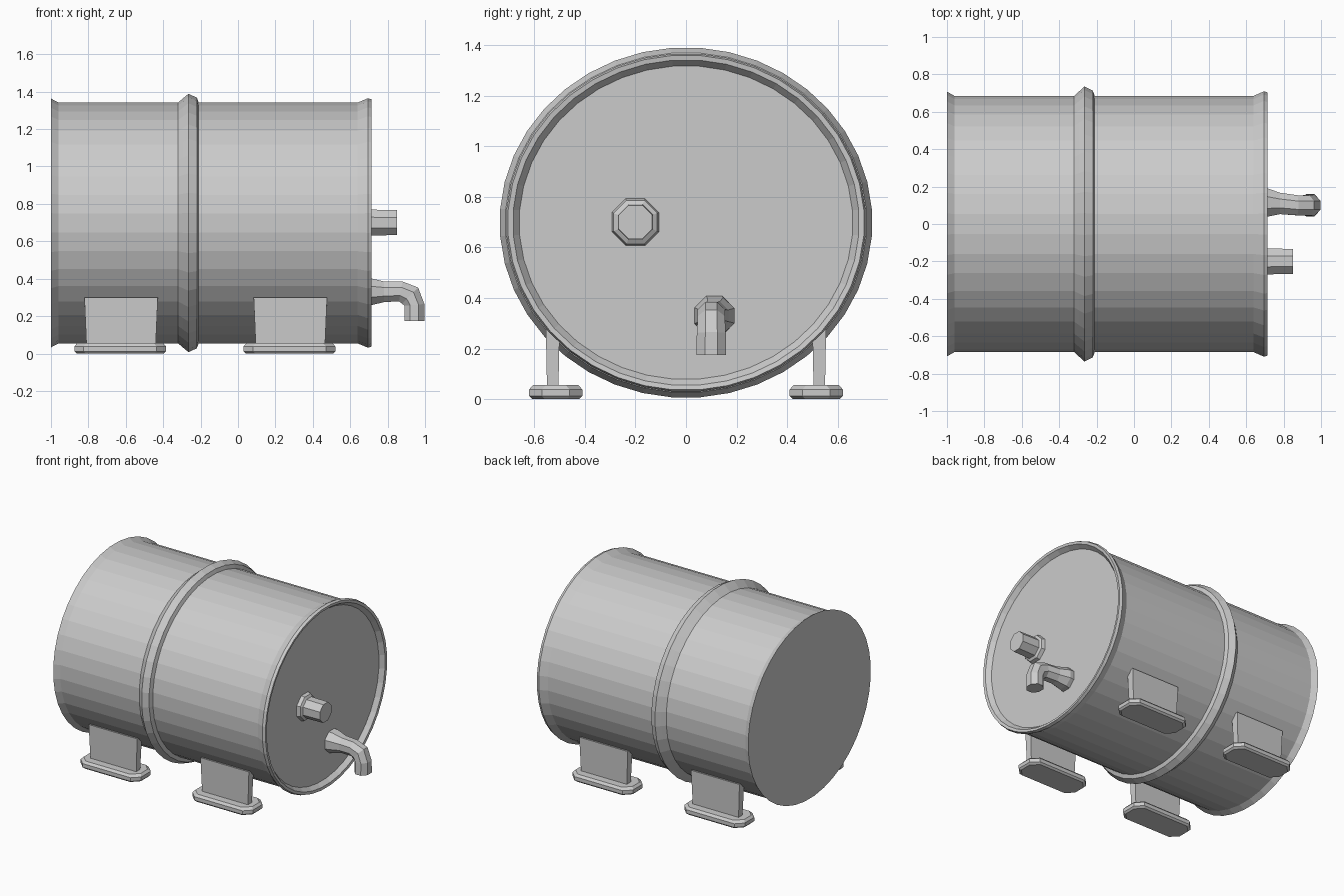
import bpy, bmesh
from math import sin, cos, pi, radians
from mathutils import Vector

if "Cube" in bpy.data.objects:
    bpy.data.objects.remove(bpy.data.objects["Cube"])


def finish(name, bm):
    bmesh.ops.recalc_face_normals(bm, faces=bm.faces)
    mesh = bpy.data.meshes.new(name)
    bm.to_mesh(mesh)
    bm.free()
    obj = bpy.data.objects.new(name, mesh)
    bpy.context.collection.objects.link(obj)
    return obj


def loft(name, rings, sides):
    """Skin a run of elliptical rings (centre, tilt, radius_y, radius_v); tilt 0 faces +x, 90 faces -z."""
    bm = bmesh.new()
    loops = []
    for centre, tilt, ry, rv in rings:
        t = radians(tilt)
        v_axis = Vector((sin(t), 0, cos(t)))
        loops.append([bm.verts.new(Vector(centre) + Vector((0, 1, 0)) * ry * cos(a) + v_axis * rv * sin(a))
                      for a in (2 * pi * (i + 0.5) / sides for i in range(sides))])
    for low, high in zip(loops, loops[1:]):
        for i in range(sides):
            j = (i + 1) % sides
            bm.faces.new((low[i], low[j], high[j], high[i]))
    bm.faces.new(loops[0][::-1])
    bm.faces.new(loops[-1])
    return finish(name, bm)


# Barrel: slightly flattened drum with end rims, middle hoop and recessed right lid
CENTRE_Z = 0.698
profile = [(-1.0, 0.71), (-0.96, 0.687), (-0.32, 0.687), (-0.295, 0.71), (-0.265, 0.737),
           (-0.22, 0.715), (-0.21, 0.687), (0.64, 0.687), (0.695, 0.712), (0.715, 0.705),
           (0.712, 0.685), (0.68, 0.66)]
loft("barrel", [((x, 0, CENTRE_Z), 0, r, r * 0.94) for x, r in profile], 40)

# Bung: short stub with a wider collar on the lid
loft("bung", [((x, -0.2, 0.70), 0, r, r) for x, r in
              [(0.67, 0.103), (0.705, 0.093), (0.715, 0.075), (0.85, 0.072)]], 8)

# Tap: collar, tapering pipe and downturned spout
loft("tap", [((0.67, 0.11, 0.33), 0, 0.085, 0.085),
             ((0.71, 0.115, 0.33), 0, 0.083, 0.078),
             ((0.78, 0.11, 0.33), 0, 0.062, 0.06),
             ((0.87, 0.10, 0.332), 10, 0.058, 0.058),
             ((0.92, 0.10, 0.31), 45, 0.058, 0.066),
             ((0.943, 0.10, 0.26), 85, 0.062, 0.058),
             ((0.943, 0.10, 0.175), 90, 0.064, 0.058)], 8)


def foot_pad(name, x, y, length, width, height):
    """Chamfered slab with clipped corners, lying on the ground."""
    bm = bmesh.new()
    loops = []
    for z, inset in [(0, 0.012), (0.012, 0), (height * 0.7, 0), (height, 0.015)]:
        l, w, c = length / 2 - inset, width / 2 - inset, 0.05
        outline = [(l, w - c), (l - c, w), (c - l, w), (-l, w - c),
                   (-l, c - w), (c - l, -w), (l - c, -w), (l, c - w)]
        loops.append([bm.verts.new((x + px, y + py, z)) for px, py in outline])
    for low, high in zip(loops, loops[1:]):
        for i in range(8):
            j = (i + 1) % 8
            bm.faces.new((low[i], low[j], high[j], high[i]))
    bm.faces.new(loops[0])
    bm.faces.new(loops[-1])
    return finish(name, bm)


def leg_plate(name, x, y, length, side):
    """Upright plate, slightly flared at the top where it meets the drum."""
    bm = bmesh.new()
    bmesh.ops.create_cube(bm, size=1)
    for v in bm.verts:
        top = v.co.z > 0
        outer = v.co.y * side > 0
        v.co.x = x + v.co.x * length * (1.06 if top else 1.0)
        v.co.z = (0.30 if outer else 0.29) if top else 0.04
        v.co.y = y + v.co.y * (0.055 if top else 0.045)
    return finish(name, bm)


# Four feet: a plate and a pad at each corner
for side, label in ((-1, "front"), (1, "back")):
    for x, end in ((-0.625, "left"), (0.28, "right")):
        leg_plate(f"{label}_{end}_leg", x, side * 0.527, 0.37, side)
        foot_pad(f"{label}_{end}_foot", x - 0.005, side * 0.515, 0.49, 0.21, 0.055)
